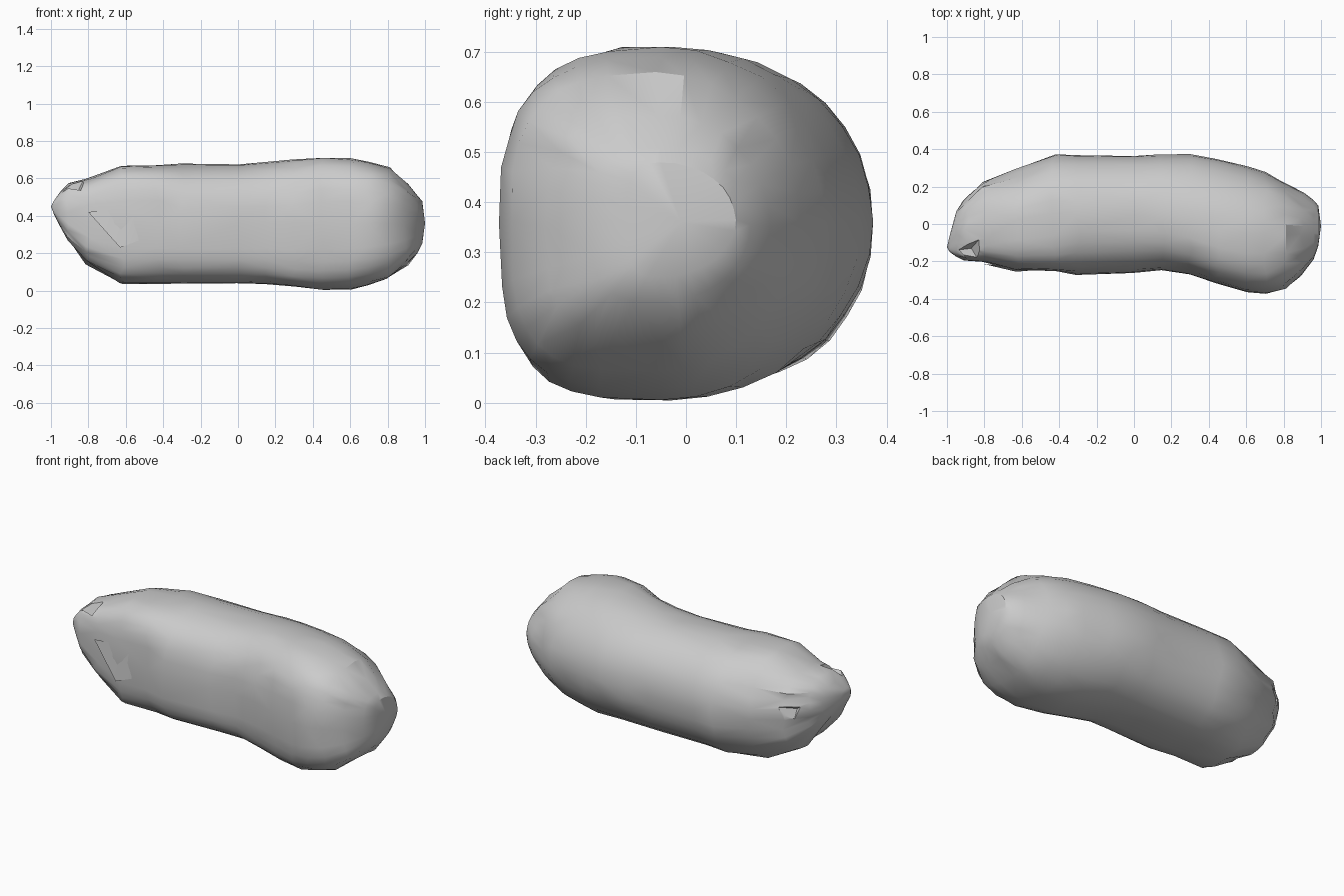
import bpy
import bmesh
import math
import random

random.seed(4)
default_cube = bpy.data.objects.get("Cube")
if default_cube:
    bpy.data.objects.remove(default_cube, do_unlink=True)


def make_material(name, value):
    material = bpy.data.materials.new(name)
    material.use_nodes = True
    color = (value, value, value, 1)
    material.diffuse_color = color
    material.node_tree.nodes["Principled BSDF"].inputs["Base Color"].default_value = color
    return material


def make_object(name, bm, material):
    mesh = bpy.data.meshes.new(name)
    bmesh.ops.recalc_face_normals(bm, faces=bm.faces)
    bm.to_mesh(mesh)
    bm.free()
    mesh.materials.append(material)
    obj = bpy.data.objects.new(name, mesh)
    bpy.context.collection.objects.link(obj)
    return obj


def make_hull(name, points, material):
    bm = bmesh.new()
    for point in points:
        bm.verts.new(point)
    bmesh.ops.convex_hull(bm, input=bm.verts)
    return make_object(name, bm, material)


def select_only(obj):
    bpy.ops.object.select_all(action="DESELECT")
    obj.select_set(True)
    bpy.context.view_layer.objects.active = obj


def cut_notch(target, points):
    # Subtract a sharp wedge and discard the cutter
    cutter = make_hull("notch_cutter", points, grey)
    cutter.hide_render = True
    select_only(target)
    cut = target.modifiers.new("notch", "BOOLEAN")
    cut.operation = "DIFFERENCE"
    cut.solver = "EXACT"
    cut.object = cutter
    bpy.ops.object.modifier_apply(modifier=cut.name)
    bpy.data.objects.remove(cutter, do_unlink=True)


grey = make_material("plain grey", 0.6)

# Body outline: x, lowest z, highest z, front y, back y
sections = [
    (-.985, .41, .48, -.15, -.06),
    (-.95, .34, .53, -.175, .07),
    (-.9, .26, .575, -.195, .13),
    (-.8, .14, .6, -.205, .225),
    (-.62, .035, .67, -.25, .3),
    (-.43, .035, .675, -.255, .375),
    (-.3, .035, .68, -.275, .37),
    (0, .035, .68, -.265, .365),
    (.15, .035, .69, -.25, .375),
    (.3, .02, .705, -.27, .375),
    (.45, 0, .715, -.32, .35),
    (.6, .005, .71, -.365, .31),
    (.7, .025, .69, -.373, .28),
    (.8, .06, .66, -.35, .23),
    (.9, .13, .575, -.28, .17),
    (.96, .2, .51, -.19, .13),
    (.985, .25, .48, -.12, .1),
]
SEGMENTS = 32


def roundness(x, front, top):
    # A higher power gives a squarer quarter of the section
    if front:
        if x > .4:
            return 3 if top else 3.4
        if x < -.3:
            return 3.6
        return 2.5 if top else 3.8
    if x < -.7:
        return 2.6
    return 2 if x > .2 or x < -.5 else 2.15


def section_point(section, index):
    x, low, high, front, back = section
    angle = math.tau * index / SEGMENTS
    c, s = math.cos(angle), math.sin(angle)
    power = roundness(x, c < 0, s > 0)
    # The ridge drifts forward along the bulging end
    ridge = min((front + back) / 2, max(.06 - .2 * x, -.05))
    reach = ridge - front if c < 0 else back - ridge
    y = math.copysign(abs(c) ** (2 / power), c) * reach
    z = math.copysign(abs(s) ** (2 / power), s) * (high - low) / 2
    # Slight unevenness across the skin
    wobble = 1 - random.random() * .015
    shift = 0 if abs(x) > .9 else random.uniform(-.015, .015)
    return (x + shift, ridge + y * wobble, (low + high) / 2 + z * wobble)


# Body: lofted rings closed by a point at each end
bm = bmesh.new()
rings = [[bm.verts.new(section_point(section, i)) for i in range(SEGMENTS)]
         for section in sections]
for ring, following in zip(rings, rings[1:]):
    for i in range(SEGMENTS):
        j = (i + 1) % SEGMENTS
        bm.faces.new((ring[i], ring[j], following[j], following[i]))
for ring, tip in ((rings[0], (-1, -.125, .45)), (rings[-1], (1, -.01, .36))):
    end = bm.verts.new(tip)
    for i in range(SEGMENTS):
        bm.faces.new((ring[i], ring[(i + 1) % SEGMENTS], end))
bmesh.ops.triangulate(bm, faces=bm.faces)
body = make_object("body", bm, grey)

# Sharp notches on the top and the back of the narrow end
cut_notch(body, [(-.79, -.04, .67), (-.79, -.26, .6),
                 (-1.03, -.15, .57), (-.87, -.13, .5)])
cut_notch(body, [(-.72, .3, .46), (-.95, .2, .5),
                 (-.86, .26, .27), (-.84, .15, .42)])
select_only(body)
bpy.ops.object.shade_smooth_by_angle(angle=math.radians(32))

# Pointed skin fold on the front, lifting slightly away from the body
fold = make_hull("skin_fold", [
    (-.8, -.215, .42), (-.53, -.245, .46), (-.45, -.24, .3),
    (-.63, -.255, .23), (-.6, -.22, .3)], grey)
select_only(fold)
bpy.ops.object.shade_smooth_by_angle(angle=math.radians(32))
